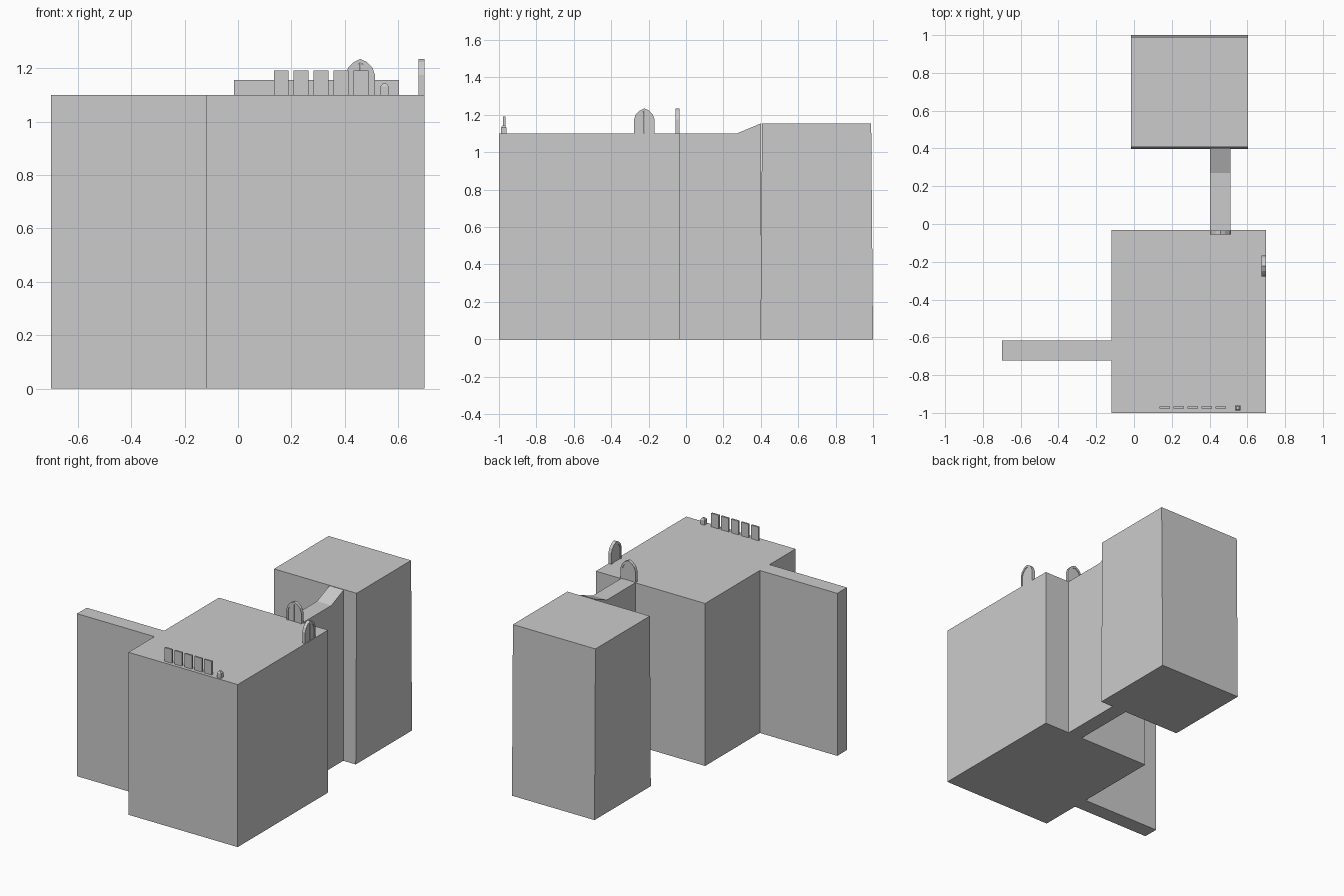
import bpy, bmesh
from mathutils import Matrix

if "Cube" in bpy.data.objects:
    bpy.data.objects.remove(bpy.data.objects["Cube"])

H = 1.10      # main floor height
H2 = 1.155    # raised back room height


def finish(bm, name, matrix=None):
    if matrix:
        bmesh.ops.transform(bm, matrix=matrix, verts=bm.verts)
    bmesh.ops.recalc_face_normals(bm, faces=bm.faces)
    mesh = bpy.data.meshes.new(name)
    bm.to_mesh(mesh)
    bm.free()
    ob = bpy.data.objects.new(name, mesh)
    bpy.context.collection.objects.link(ob)
    return ob


def prism(name, pts, vec, matrix=None):
    """Extrude a closed 3D polygon along a vector."""
    bm = bmesh.new()
    face = bm.faces.new([bm.verts.new(p) for p in pts])
    res = bmesh.ops.extrude_face_region(bm, geom=[face], use_keep_orig=True)
    verts = [g for g in res["geom"] if isinstance(g, bmesh.types.BMVert)]
    bmesh.ops.translate(bm, verts=verts, vec=vec)
    return finish(bm, name, matrix)


def frustum(name, bottom, top, z0, z1):
    """Four-sided block; bottom and top are (x0, x1, y0, y1)."""
    bm = bmesh.new()
    rings = []
    for (x0, x1, y0, y1), z in ((bottom, z0), (top, z1)):
        rings.append([bm.verts.new((x, y, z)) for x, y in
                      ((x0, y0), (x1, y0), (x1, y1), (x0, y1))])
    lo, hi = rings
    bm.faces.new(lo[::-1])
    bm.faces.new(hi)
    for i in range(4):
        j = (i + 1) % 4
        bm.faces.new((lo[i], lo[j], hi[j], hi[i]))
    return finish(bm, name)


def box(name, x0, x1, y0, y1, z0, z1):
    return frustum(name, (x0, x1, y0, y1), (x0, x1, y0, y1), z0, z1)


# Main room with the side passage, one plan outline
plan = [(-0.12, -1), (0.698, -1), (0.698, -0.033), (-0.12, -0.033),
        (-0.12, -0.618), (-0.70, -0.618), (-0.70, -0.722), (-0.12, -0.722)]
prism("main_room", [(x, y, 0) for x, y in plan], (0, 0, H))

# Passage to the back with a ramp at its end
side = [(-0.033, 0), (0.402, 0), (0.402, H2), (0.27, H), (-0.033, H)]
prism("ramp_passage", [(0.403, y, z) for y, z in side], (0.107, 0, 0))

# Back room, leaning in slightly towards the top
frustum("back_room", (-0.015, 0.603, 0.398, 1.0),
        (-0.015, 0.603, 0.407, 0.99), 0, H2)

# Row of upright panels
for i in range(5):
    x = 0.134 + i * 0.0745
    box(f"panel_{i + 1}", x, x + 0.056, -0.978, -0.966, H, H + 0.092)

# Small post with a tapered cap
frustum("post_base", (0.534, 0.564, -0.988, -0.960),
        (0.534, 0.564, -0.988, -0.960), H, H + 0.032)
frustum("post_cap", (0.534, 0.564, -0.988, -0.960),
        (0.542, 0.556, -0.981, -0.967), H + 0.032, H + 0.043)

# Pointed arch doors: frame plus two thinner leaves
OUTER = [(0.055, 0), (0.055, 0.075), (0.045, 0.103), (0.025, 0.123), (0, 0.135)]
INNER = [(0.043, 0), (0.043, 0.072), (0.034, 0.094), (0.018, 0.110), (0, 0.120)]


def arch_door(name, matrix):
    d = 0.011
    half = OUTER + INNER[::-1]
    for s, tag in ((-1, "left"), (1, "right")):
        prism(f"{name}_frame_{tag}", [(s * x, -d, z) for x, z in half],
              (0, 2 * d, 0), matrix)
        leaf = INNER + [(0.001, 0.119), (0.001, 0)]
        leaf = INNER[:-1] + [(0.001, 0.119), (0.001, 0)]
        prism(f"{name}_leaf_{tag}", [(s * x, -d * 0.6, z) for x, z in leaf],
              (0, 1.2 * d, 0), matrix)


arch_door("back_door", Matrix.Translation((0.458, -0.045, H)))
arch_door("side_door", Matrix.Translation((0.687, -0.223, H))
          @ Matrix.Rotation(1.5707963, 4, 'Z'))
